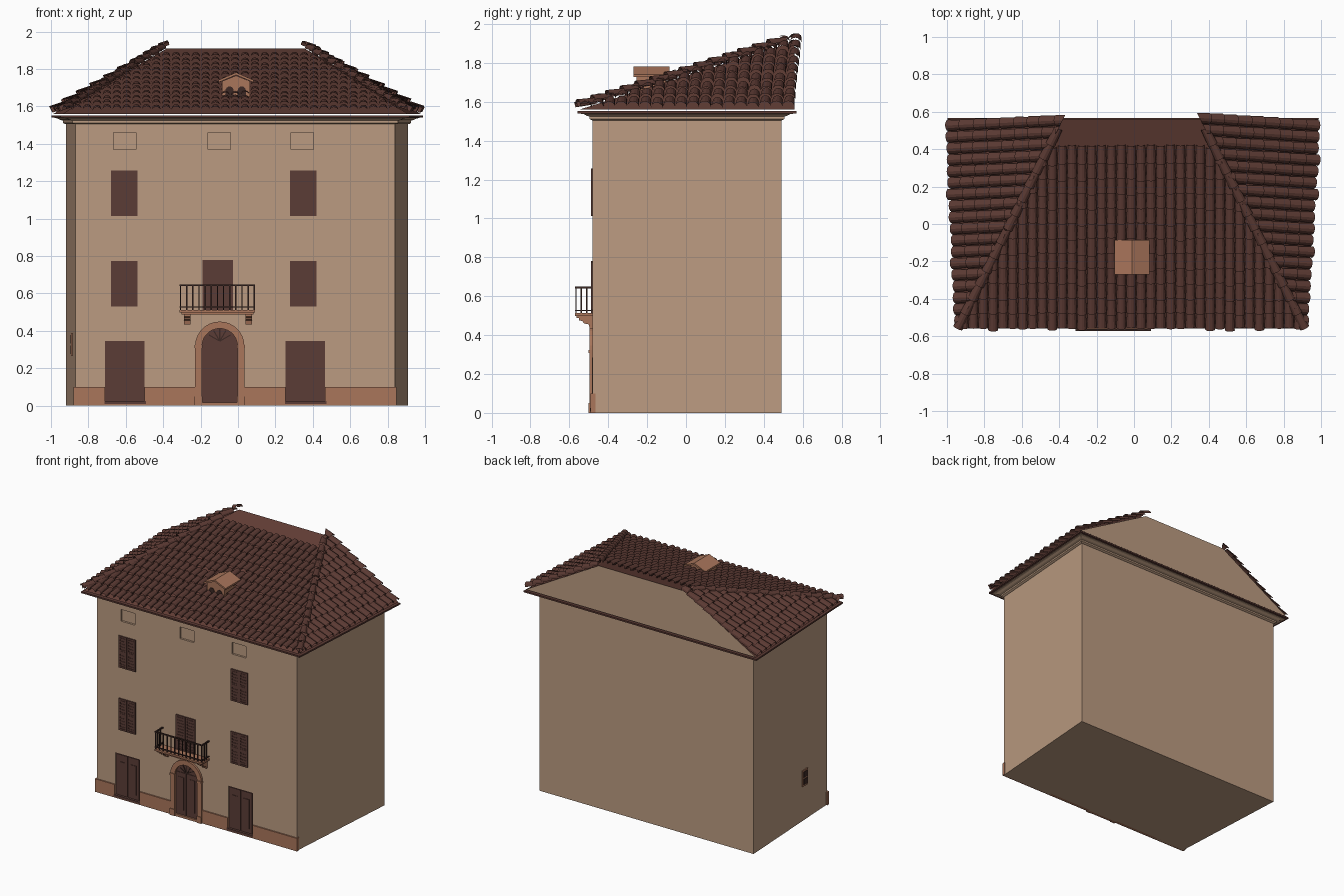
import bpy, bmesh, math, random
from mathutils import Vector as V

if "Cube" in bpy.data.objects:
    bpy.data.objects.remove(bpy.data.objects["Cube"])

random.seed(4)

def material(name, rgb):
    m = bpy.data.materials.new(name)
    m.diffuse_color = (*rgb, 1)
    m.use_nodes = True
    m.node_tree.nodes["Principled BSDF"].inputs["Base Color"].default_value = m.diffuse_color
    return m

PLASTER = material("plaster", (0.50, 0.33, 0.22))
STONE = material("terracotta stone", (0.40, 0.18, 0.105))
TILE = material("roof tile", (0.105, 0.042, 0.033))
BASE = material("roof base", (0.125, 0.048, 0.037))
WOOD = material("shutter wood", (0.105, 0.046, 0.037))
DARK = material("dark iron", (0.045, 0.022, 0.018))

def finish(name, bm, *mats):
    bmesh.ops.recalc_face_normals(bm, faces=bm.faces[:])
    me = bpy.data.meshes.new(name)
    bm.to_mesh(me)
    bm.free()
    for m in mats:
        me.materials.append(m)
    ob = bpy.data.objects.new(name, me)
    bpy.context.collection.objects.link(ob)
    return ob

def loft(bm, loops):
    """Skin between matching closed loops and cap both ends."""
    rings = [[bm.verts.new(p) for p in l] for l in loops]
    n = len(rings[0])
    for a, b in zip(rings, rings[1:]):
        for i in range(n):
            bm.faces.new((a[i], a[(i + 1) % n], b[(i + 1) % n], b[i]))
    bm.faces.new(rings[0])
    bm.faces.new(rings[-1])

def boxes(name, mat, items):
    """Each item is x0, x1, y0, y1, z0, z1."""
    bm = bmesh.new()
    for x0, x1, y0, y1, z0, z1 in items:
        loft(bm, [[(x0, y0, z), (x1, y0, z), (x1, y1, z), (x0, y1, z)] for z in (z0, z1)])
    return finish(name, bm, mat)

def front_plate(name, mat, xz, y0, y1):
    bm = bmesh.new()
    loft(bm, [[(x, y, z) for x, z in xz] for y in (y0, y1)])
    return finish(name, bm, mat)

def plan(off, z):
    """House outline (slightly trapezoidal) grown by off."""
    return [V((-0.87 - off, -0.48 - off, z)), V((0.84 + off, -0.48 - off, z)),
            V((0.91 + off, 0.49 + off, z)), V((-0.92 - off, 0.49 + off, z))]

def arch(cx, r, spring, z0, n=14):
    return ([(cx + r, z0)] + [(cx + r * math.cos(math.pi * i / n), spring + r * math.sin(math.pi * i / n))
            for i in range(n + 1)] + [(cx - r, z0)])

# Walls with recessed vents and ground-floor doorways
DOORS = [(-0.71, -0.50), (0.255, 0.465)]
bm = bmesh.new()
loft(bm, [plan(0, 0), plan(0, 1.55)])
walls = finish("walls", bm, PLASTER)
cuts = [(x, x + 0.12, -0.6, -0.465, 1.37, 1.46) for x in (-0.665, -0.16, 0.283)]
cuts += [(a, b, -0.6, -0.468, 0.02, 0.345) for a, b in DOORS]
cutter = boxes("recess_cutter", PLASTER, cuts)
cutter.hide_render = True
cutter.hide_set(True)
mod = walls.modifiers.new("recesses", "BOOLEAN")
mod.operation, mod.object, mod.solver = "DIFFERENCE", cutter, "EXACT"

# Plinth pieces between the doors
boxes("plinth", STONE, [(a, b, -0.49, -0.465, 0, 0.1) for a, b in
      ((-0.88, -0.71), (-0.50, -0.23), (0.035, 0.255), (0.465, 0.847))])

# Stepped cornice and eave board
bm = bmesh.new()
loft(bm, [plan(o, z) for o, z in ((0.004, 1.505), (0.016, 1.512), (0.016, 1.524), (0.03, 1.528),
                                  (0.045, 1.536), (0.06, 1.538), (0.06, 1.546))])
finish("cornice", bm, PLASTER)
bm = bmesh.new()
loft(bm, [plan(0.078, 1.540), plan(0.078, 1.552)])
finish("eave_board", bm, TILE)

# Roof core: front slope, two side slopes, plastered gable at the back
FL, FR, BR, BL = plan(0.068, 1.56)
TL, TR = V((-0.38, 0.558, 1.91)), V((0.355, 0.558, 1.91))
bm = bmesh.new()
a, b, c, d, tl, tr = [bm.verts.new(p) for p in (FL, FR, BR, BL, TL, TR)]
for f in ((a, b, tr, tl), (b, c, tr), (d, a, tl), (c, d, tl, tr), (d, c, b, a)):
    bm.faces.new(f)
bm.normal_update()
for f in bm.faces:
    f.material_index = 1 if set(f.verts) in ({c, d, tl, tr}, {a, b, c, d}) else 0
finish("roof_core", bm, BASE, PLASTER)

def add_tile(bm, o, u, n, r, length):
    """Tapered half-round tile, raised at its lower end."""
    s = u.cross(n)
    ends = []
    for t, rr, lift in ((0, r, 0.014), (length, r * 0.82, 0.0)):
        ends.append([bm.verts.new(o + u * t + s * (rr * math.cos(math.pi * k / 6))
                     + n * (rr * math.sin(math.pi * k / 6) + lift)) for k in range(7)])
    for i in range(6):
        bm.faces.new((ends[0][i], ends[0][i + 1], ends[1][i + 1], ends[1][i]))

def tiled_slope(name, A, B, top, cols, rows, pitch, clips):
    e = (B - A).normalized()
    u = (top - A) - e * (top - A).dot(e)
    u.normalize()
    n = e.cross(u)
    n = n if n.z > 0 else -n
    w = (B - A).length / cols
    bm = bmesh.new()
    for i in range(cols):
        for j in range(rows):
            slip = random.choice((0, 0, 0, 0, -0.012)) + random.uniform(-0.004, 0.004)
            o = A + e * (w * (i + 0.5)) + u * (j * pitch + slip) + n * 0.003
            add_tile(bm, o, u, n, w * 0.5, pitch * 1.14)
    for co, no in clips:
        bmesh.ops.bisect_plane(bm, geom=bm.verts[:] + bm.edges[:] + bm.faces[:],
                               plane_co=co, plane_no=no, clear_outer=True)
    finish(name, bm, TILE)

NL = V((FL.y - TL.y, TL.x - FL.x, 0))
NR = V((TR.y - FR.y, FR.x - TR.x, 0))
tiled_slope("front_tiles", FL, FR, TL, 35, 12, 0.084, [(FL, NL), (FR, NR)])
tiled_slope("left_tiles", BL, FL, TL, 18, 9, 0.084, [(FL, -NL)])
tiled_slope("right_tiles", BR, FR, TR, 18, 9, 0.084, [(FR, -NR)])

# Hip ridge tiles
bm = bmesh.new()
for A, T in ((FL, TL), (FR, TR)):
    u = (T - A).normalized()
    n = (V((0, 0, 1)) - u * u.z).normalized()
    step = (T - A).length * 0.955 / 14
    for j in range(14):
        add_tile(bm, A + u * (j * step) + n * 0.014, u, n, 0.027, step * 1.12)
finish("hip_tiles", bm, TILE)

# Roof chimney house with two arched openings
front_plate("chimney_body", STONE, [(-0.085, 1.62), (0.065, 1.62), (0.065, 1.735), (-0.01, 1.765),
                                    (-0.085, 1.735)], -0.255, -0.10)
front_plate("chimney_roof", STONE, [(-0.105, 1.728), (-0.01, 1.768), (0.083, 1.728), (0.083, 1.741),
                                    (-0.01, 1.782), (-0.105, 1.741)], -0.27, -0.085)
for x in (-0.045, 0.02):
    front_plate("chimney_opening", DARK, arch(x, 0.022, 1.685, 1.65, 8), -0.258, -0.254)

# Louvred shutters: backing, frames and slats
def leaf(x0, x1, z0, z1, y):
    m, f = (z0 + z1) / 2, 0.013
    parts = [(x0, x0 + f, y - 0.008, y, z0, z1), (x1 - f, x1, y - 0.008, y, z0, z1)]
    parts += [(x0, x1, y - 0.008, y, z - f / 2, z + f / 2) for z in (z0 + f / 2, m, z1 - f / 2)]
    return parts

def shutters(name, x0, x1, z0, z1, y=-0.48):
    mid = (x0 + x1) / 2
    parts = [(x0, x1, y - 0.003, y + 0.004, z0, z1)]
    for a, b in ((x0, mid - 0.001), (mid + 0.001, x1)):
        parts += leaf(a, b, z0, z1, y)
        n = int((z1 - z0) / 0.022)
        for i in range(1, n):
            z = z0 + (z1 - z0) * i / n
            parts.append((a + 0.013, b - 0.013, y - 0.006, y, z - 0.006, z + 0.006))
    boxes(name, WOOD, parts)

for x0 in (-0.68, 0.278):
    for z0 in (0.53, 1.013):
        shutters("window_shutters", x0, x0 + 0.143, z0, z0 + 0.245)
shutters("balcony_shutters", -0.19, -0.027, 0.51, 0.78)

# Ground-floor doors, raised panels and sills
for x0, x1 in DOORS:
    mid = (x0 + x1) / 2
    parts = [(x0, x1, -0.474, -0.466, 0.02, 0.345)]
    for a, b in ((x0 + 0.008, mid - 0.002), (mid + 0.002, x1 - 0.008)):
        parts += [(a, b, -0.479, -0.47, 0.025, 0.338), (a + 0.025, b - 0.025, -0.483, -0.47, 0.06, 0.285)]
    boxes("ground_door", WOOD, parts)
    boxes("door_sill", WOOD, [(x0 - 0.005, x1 + 0.008, -0.495, -0.465, 0.008, 0.024)])
    boxes("door_step", STONE, [(x0, x1, -0.49, -0.465, 0, 0.01)])

# Arched portal: stone surround, door and fanlight bars
CX = -0.0975
bm = bmesh.new()
inner, outer = arch(CX, 0.095, 0.318, 0), arch(CX, 0.132, 0.318, 0)
for p, q, r, s in zip(inner, inner[1:], outer, outer[1:]):
    loft(bm, [[(x, y, z) for x, z in (p, q, s, r)] for y in (-0.497, -0.475)])
finish("portal_surround", bm, STONE)
boxes("portal_imposts", STONE, [(x - 0.021, x + 0.021, -0.502, -0.475, z, z + h)
      for x in (CX - 0.114, CX + 0.114) for z, h in ((0, 0.05), (0.308, 0.016))])
boxes("portal_step", STONE, [(-0.19, -0.003, -0.497, -0.475, 0, 0.018)])
front_plate("portal_door", WOOD, arch(CX, 0.096, 0.318, 0.015), -0.484, -0.476)
boxes("portal_panels", WOOD, [(x, x + 0.084, -0.488, -0.48, 0.02, 0.345) for x in (CX - 0.088, CX + 0.004)]
      + [(x, x + 0.048, -0.491, -0.48, 0.06, 0.31) for x in (CX - 0.07, CX + 0.022)])
bm = bmesh.new()
for i in range(1, 6):
    t = math.pi * i / 6
    d, s = V((math.cos(t), 0, math.sin(t))), V((-math.sin(t), 0, math.cos(t))) * 0.003
    o = V((CX, 0, 0.345))
    quad = [o + s, o - s, o + d * 0.066 - s, o + d * 0.066 + s]
    loft(bm, [[p + V((0, y, 0)) for p in quad] for y in (-0.489, -0.482)])
finish("fanlight_bars", bm, DARK)

# Balcony slab, brackets and railing
boxes("balcony_slab", STONE, [(-0.312, 0.092, -0.572, -0.475, 0.499, 0.513),
                              (-0.302, 0.082, -0.562, -0.475, 0.488, 0.499)])
bm = bmesh.new()
side = [(-0.475, 0.435), (-0.495, 0.435), (-0.5, 0.455), (-0.525, 0.46), (-0.532, 0.472),
        (-0.55, 0.476), (-0.55, 0.488), (-0.475, 0.488)]
for x in (-0.29, 0.04):
    loft(bm, [[(xx, y, z) for y, z in side] for xx in (x, x + 0.036)])
finish("balcony_brackets", bm, STONE)
X0, X1, Y, t = -0.307, 0.087, -0.566, 0.0035
posts = [(X0 + (X1 - X0) * i / 12, Y) for i in range(13)]
posts += [(x, Y + 0.028 * k) for x in (X0, X1) for k in (1, 2)]
rail = [(x - t, x + t, y - t, y + t, 0.51, 0.643) for x, y in posts]
for z, h in ((0.64, 0.009), (0.525, 0.005)):
    rail.append((X0 - 0.005, X1 + 0.005, Y - 0.005, Y + 0.005, z, z + h))
    rail += [(x - 0.005, x + 0.005, Y, -0.478, z, z + h) for x in (X0, X1)]
boxes("balcony_railing", DARK, rail)

# Small window on the left wall
boxes("side_window_frame", STONE, [(-0.893, -0.87, -0.215, -0.145, 0.265, 0.39)])
boxes("side_window_panes", DARK, [(-0.896, -0.88, -0.203, -0.157, z, z + 0.045) for z in (0.277, 0.333)])
